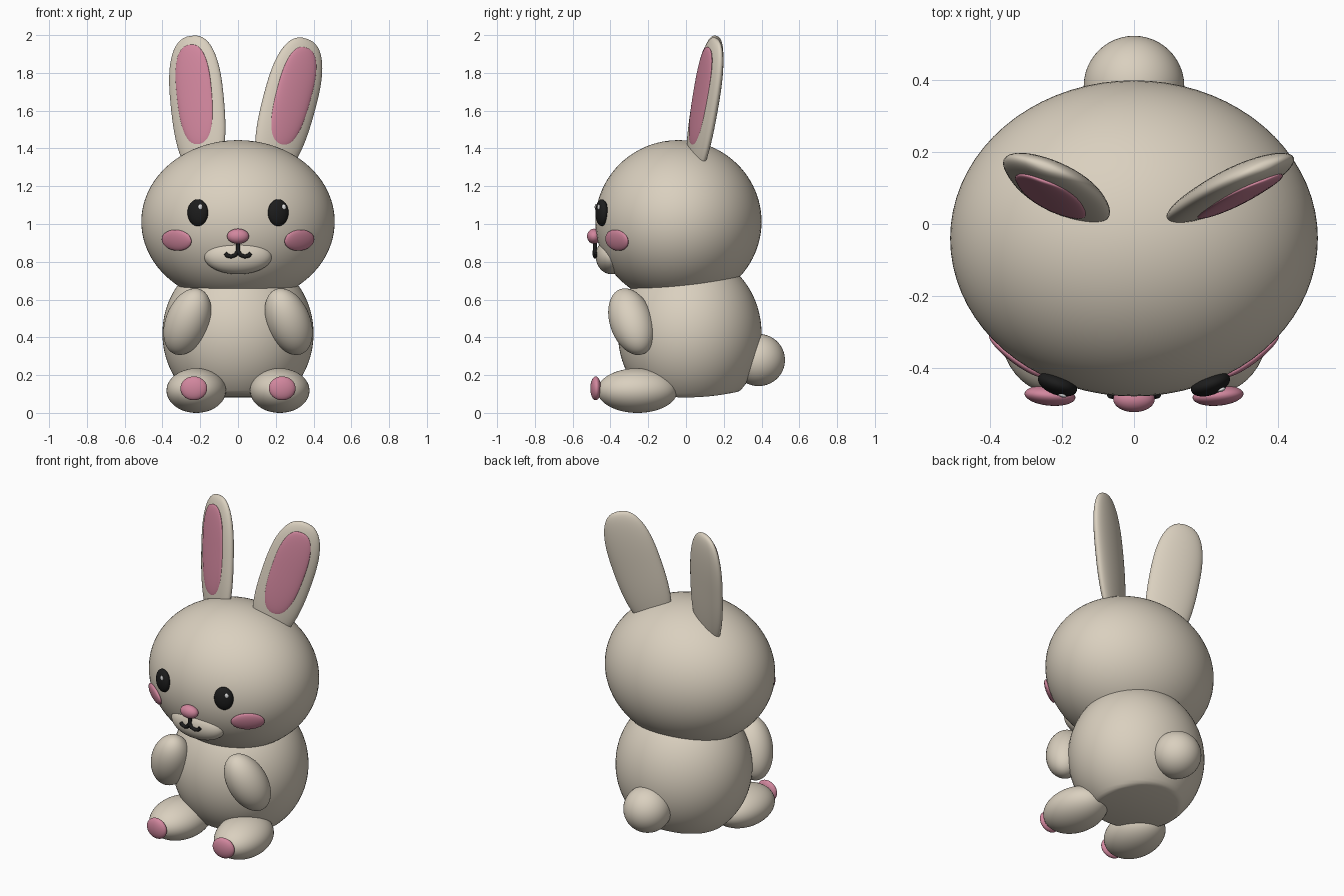
import bpy, bmesh
from math import radians
from mathutils import Matrix, Vector

if "Cube" in bpy.data.objects:
    bpy.data.objects.remove(bpy.data.objects["Cube"])


def material(name, rgb):
    m = bpy.data.materials.new(name)
    m.diffuse_color = (*rgb, 1)
    m.use_nodes = True
    m.node_tree.nodes["Principled BSDF"].inputs["Base Color"].default_value = m.diffuse_color
    return m


BEIGE = material("warm_beige", (0.70, 0.63, 0.52))
PINK = material("soft_pink", (0.64, 0.24, 0.34))
BLACK = material("near_black", (0.012, 0.012, 0.012))
WHITE = material("white", (0.9, 0.9, 0.9))


def turn(x=0, y=0, z=0):
    """Rotation in degrees: about z first, then x, then y."""
    return (Matrix.Rotation(radians(y), 4, 'Y') @ Matrix.Rotation(radians(x), 4, 'X')
            @ Matrix.Rotation(radians(z), 4, 'Z'))


def ellipsoid(name, loc, radii, mat, rot=Matrix(), reshape=None, seg=48, rings=32):
    """Smooth ellipsoid; reshape edits unit-sphere points before scaling."""
    bm = bmesh.new()
    bmesh.ops.create_uvsphere(bm, u_segments=seg, v_segments=rings, radius=1)
    if reshape:
        for v in bm.verts:
            v.co = reshape(v.co)
    bm.transform(Matrix.Translation(loc) @ rot @ Matrix.Diagonal((*radii, 1)))
    for f in bm.faces:
        f.smooth = True
    me = bpy.data.meshes.new(name)
    bm.to_mesh(me)
    bm.free()
    me.materials.append(mat)
    ob = bpy.data.objects.new(name, me)
    bpy.context.collection.objects.link(ob)
    return ob


def ear_shape(co):
    """Fuller outline than an ellipse, with a longer lower half."""
    r = (co.x ** 2 + co.y ** 2) ** 0.5
    k = (1 - min(1, abs(co.z)) ** 2.5) ** 0.4 / r if r > 1e-4 else 0
    return Vector((co.x * k, co.y * k, co.z * (1 if co.z > 0 else 1.23)))


# Head, muzzle, nose, tail
ellipsoid("head", (0, -0.04, 1.012), (0.512, 0.44, 0.432), BEIGE, seg=72, rings=48)
ellipsoid("muzzle", (0, -0.395, 0.83), (0.18, 0.083, 0.096), BEIGE)
ellipsoid("nose", (0, -0.487, 0.935), (0.058, 0.037, 0.04), PINK)
ellipsoid("tail", (0, 0.384, 0.28), (0.14, 0.14, 0.138), BEIGE)

# Body with flattened underside
body = ellipsoid("body", (0, 0.02, 0.42), (0.4, 0.38, 0.425), BEIGE, seg=72, rings=64)
for v in body.data.vertices:
    v.co.z = max(v.co.z, 0.082 + 0.4 * v.co.y ** 2)

# Paired parts
for side, s in (("left", -1), ("right", 1)):
    # Eye with highlight
    rot, loc = turn(z=20 * s), Vector((0.213 * s, -0.446, 1.06))
    ellipsoid(side + "_eye", loc, (0.057, 0.03, 0.071), BLACK, rot)
    ellipsoid(side + "_eye_highlight", loc + rot @ Vector((0.023, -0.0245, 0.03)),
              (0.012, 0.006, 0.015), WHITE, rot, seg=16, rings=12)

    # Cheek
    rot = Matrix.Rotation(radians(37 * s), 4, 'Z') @ Matrix.Rotation(radians(14), 4, 'X')
    ellipsoid(side + "_cheek", (0.325 * s, -0.366, 0.914), (0.097, 0.02, 0.057), PINK, rot)

    # Arm
    rot = Vector((-0.35 * s, -0.3, 0.87)).to_track_quat('Z', 'Y').to_matrix().to_4x4()
    ellipsoid(side + "_arm", (0.268 * s, -0.288, 0.483), (0.115, 0.115, 0.19), BEIGE, rot)

    # Foot with pad
    rot = turn(z=5 * s)
    ellipsoid(side + "_foot", (0.221 * s, -0.257, 0.118), (0.157, 0.213, 0.118), BEIGE, rot)
    ellipsoid(side + "_foot_pad", (0.234 * s, -0.478, 0.13), (0.071, 0.028, 0.063), PINK, rot)

# Ears lean by different amounts
for side, s, loc, lean in (("left", -1, (-0.217, 0.105, 1.66), -5.5),
                           ("right", 1, (0.275, 0.105, 1.655), 15)):
    rot = turn(x=-9.5, y=lean, z=20 * s)
    ellipsoid(side + "_ear", loc, (0.15, 0.046, 0.342), BEIGE, rot, ear_shape)
    ellipsoid(side + "_inner_ear", Vector(loc) + rot @ Vector((0, -0.034, 0.045)),
              (0.099, 0.018, 0.245), PINK, rot, ear_shape)

# Mouth: short stem and two upturned curves
curve = bpy.data.curves.new("mouth", 'CURVE')
curve.dimensions = '3D'
curve.bevel_depth = 0.011
curve.bevel_resolution = 3
curve.use_fill_caps = True
half = [(0, -0.483, 0.858), (0.013, -0.483, 0.836), (0.035, -0.481, 0.828),
        (0.056, -0.477, 0.832), (0.067, -0.474, 0.845)]
for path in ([(0, -0.481, 0.91), (0, -0.483, 0.85)], half, [(-x, y, z) for x, y, z in half]):
    sp = curve.splines.new('POLY')
    sp.points.add(len(path) - 1)
    for p, co in zip(sp.points, path):
        p.co = (*co, 1)
    sp.use_smooth = True
curve.materials.append(BLACK)
mouth = bpy.data.objects.new("mouth", curve)
bpy.context.collection.objects.link(mouth)
bpy.context.view_layer.objects.active = mouth
mouth.select_set(True)
bpy.ops.object.convert(target='MESH')
